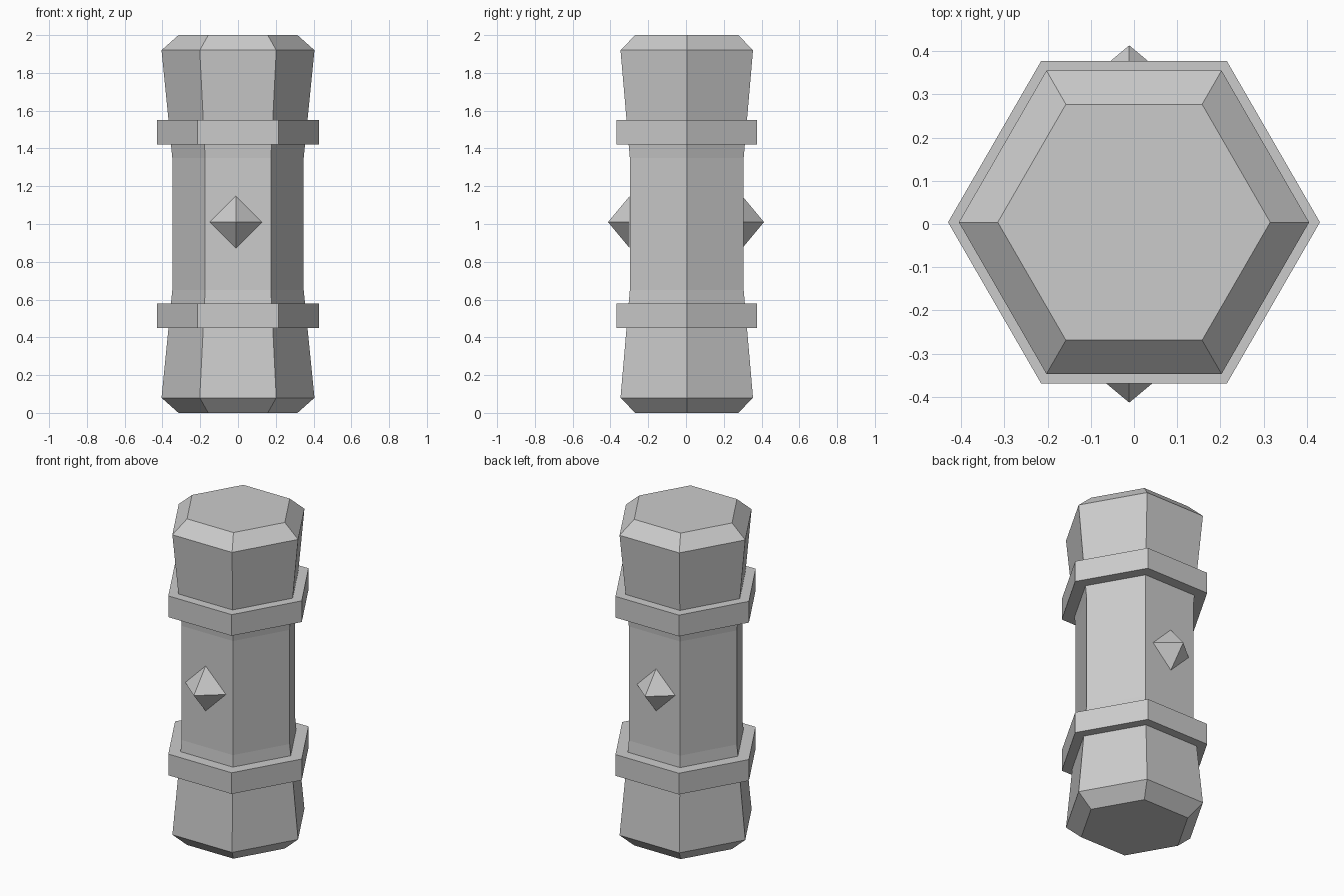
import bpy, bmesh, math
from mathutils import Matrix, Vector

cube = bpy.data.objects.get("Cube")
if cube:
    bpy.data.objects.remove(cube)

grey = bpy.data.materials.new("plain grey")
grey.use_nodes = True
colour = (0.6, 0.6, 0.6, 1)
grey.diffuse_color = colour
grey.node_tree.nodes["Principled BSDF"].inputs["Base Color"].default_value = colour


def finish(name, bm, location):
    bmesh.ops.recalc_face_normals(bm, faces=bm.faces)
    mesh = bpy.data.meshes.new(name)
    bm.to_mesh(mesh)
    bm.free()
    mesh.materials.append(grey)
    obj = bpy.data.objects.new(name, mesh)
    obj.location = location
    bpy.context.collection.objects.link(obj)


def hex_prism(name, profile):
    """Six-sided solid through (radius, height) pairs, corners on the x axis."""
    bm = bmesh.new()
    rings = []
    for r, z in profile:
        rings.append([bm.verts.new((r * math.cos(i * math.pi / 3),
                                    r * math.sin(i * math.pi / 3), z))
                      for i in range(6)])
    for low, high in zip(rings, rings[1:]):
        for i in range(6):
            j = (i + 1) % 6
            bm.faces.new((low[i], low[j], high[j], high[i]))
    bm.faces.new(rings[0])
    bm.faces.new(rings[-1])
    finish(name, bm, (0, 0.004, 0))


# Pillar: chamfered ends flaring out from a narrow waist
lower = [(0.315, 0), (0.405, 0.08), (0.348, 0.65)]
hex_prism("pillar", lower + [(r, 2 - z) for r, z in reversed(lower)])

# Two bands around the pillar
for name, z in (("lower_band", 0.45), ("upper_band", 1.42)):
    hex_prism(name, [(0.43, z), (0.43, z + 0.13)])

# Four-sided studs on the front and back
for name, side in (("front_stud", -1), ("back_stud", 1)):
    bm = bmesh.new()
    bmesh.ops.create_cone(bm, cap_ends=True, segments=4, radius1=0.138,
                          radius2=0, depth=0.115,
                          matrix=Matrix.Translation((0, 0, 0.0575)))
    bmesh.ops.remove_doubles(bm, verts=bm.verts, dist=0.0001)
    bmesh.ops.rotate(bm, verts=bm.verts, cent=Vector(),
                     matrix=Matrix.Rotation(-side * math.pi / 2, 3, "X"))
    finish(name, bm, (-0.011, side * 0.298, 1.01))
